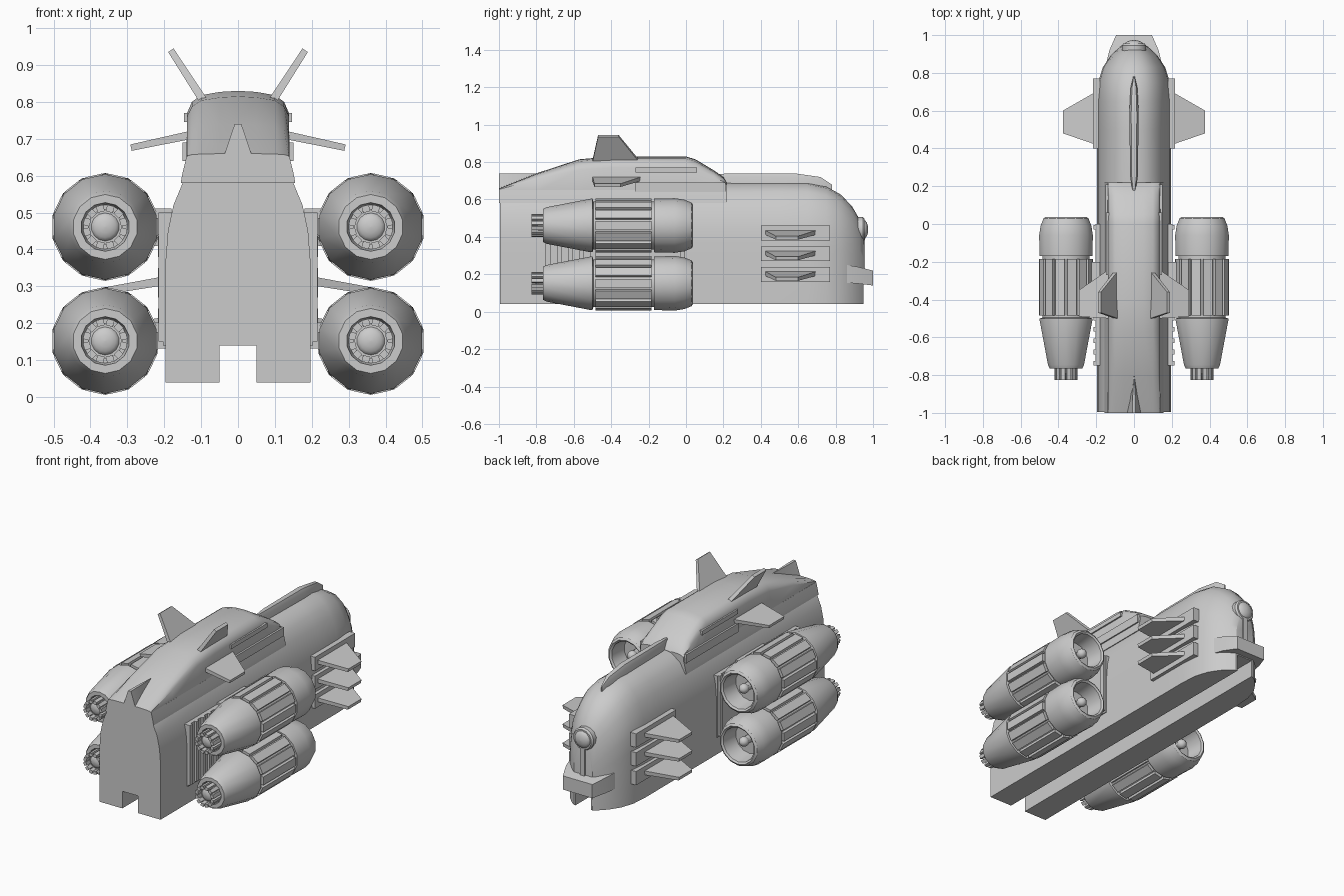
import bpy, bmesh, math
from mathutils import Vector

cube = bpy.data.objects.get("Cube")
if cube:
    bpy.data.objects.remove(cube, do_unlink=True)

grey = bpy.data.materials.new("hull_grey")
grey.use_nodes = True
colour = (0.6, 0.6, 0.6, 1)
grey.diffuse_color = colour
grey.node_tree.nodes["Principled BSDF"].inputs["Base Color"].default_value = colour
parts = []


def make(name, *lofts, mirror=False):
    """Skin each loft (a list of equal point rings) into one object."""
    bm = bmesh.new()
    for rings in lofts:
        vs = [[bm.verts.new(p) for p in ring] for ring in rings]
        n = len(vs[0])
        for a, b in zip(vs, vs[1:]):
            for i in range(n):
                j = (i + 1) % n
                bm.faces.new((a[i], a[j], b[j], b[i]))
        bm.faces.new(vs[0])
        bm.faces.new(vs[-1])
    bmesh.ops.recalc_face_normals(bm, faces=bm.faces)
    mesh = bpy.data.meshes.new(name)
    bm.to_mesh(mesh)
    bm.free()
    mesh.materials.append(grey)
    ob = bpy.data.objects.new(name, mesh)
    bpy.context.collection.objects.link(ob)
    if mirror:
        ob.modifiers.new("Mirror", 'MIRROR')
    parts.append(ob)
    return ob


def section(half, y):
    """Full ring from a half outline running from bottom to top."""
    left = [(-x, z) for x, z in reversed(half) if x > 0]
    return [(x, y, z) for x, z in half + left]


def box(x0, x1, y0, y1, z0, z1):
    return [[(x0, y, z0), (x1, y, z0), (x1, y, z1), (x0, y, z1)] for y in (y0, y1)]


def lathe(profile, cx, cz, n=14):
    """Rings around an axis along y from (radius, y) pairs."""
    return [[(cx + r * math.sin(math.tau * i / n), y, cz + r * math.cos(math.tau * i / n))
             for i in range(n)] for r, y in profile]


def ball(r, y, cx, cz, squash=1):
    steps = [math.pi * (i + 0.1) / 8.2 for i in range(9)]
    return lathe([(r * math.sin(a), y - squash * r * math.cos(a)) for a in steps], cx, cz)


def bars(count, radius, width, depth, y0, y1, cx, cz):
    """Ring of bars parallel to the engine axis."""
    out = []
    for i in range(count):
        a = math.tau * (i + 0.5) / count
        u, v = Vector((math.sin(a), 0, math.cos(a))), Vector((math.cos(a), 0, -math.sin(a)))
        out.append([[Vector((cx, y, cz)) + u * (radius + d) + v * w
                     for d, w in ((-depth, -width), (-depth, width), (depth, width), (depth, -width))]
                    for y in (y0, y1)])
    return out


def fin(root, root_y, tip, tip_y, thick):
    """Tapered blade between two (x, z) points."""
    a, b = Vector(root), Vector(tip)
    n = Vector((a.y - b.y, b.x - a.x)).normalized()
    rings = []
    for p, (y0, y1), t in ((a, root_y, thick), (b, tip_y, thick * 0.8)):
        lo, hi = p - n * t, p + n * t
        rings.append([(lo.x, y0, lo.y), (lo.x, y1, lo.y), (hi.x, y1, hi.y), (hi.x, y0, hi.y)])
    return rings


# main hull with a channel underneath and a rounded tail
W, H, BASE = 0.197, 0.69, 0.04
outline = [(W, 0.36), (0.19, 0.45), (0.175, 0.52), (0.15, 0.58), (0.115, 0.64), (0.06, 0.68), (0, H)]
hull = []
for y, w, h in ((-0.995, W, 0.6), (-0.8, W, 0.64), (-0.55, W, H), (0.5, W, H), (0.65, W, H),
                (0.75, 0.19, 0.67), (0.83, 0.165, 0.625), (0.89, 0.125, 0.56),
                (0.93, 0.085, 0.49), (0.948, 0.06, 0.43)):
    k = (h - BASE) / (H - BASE)
    upper = [(x * w / W, min(z, h) if y < 0 else BASE + (z - BASE) * k) for x, z in outline]
    hull.append(section([(0, 0.14), (0.05, 0.14), (0.05, BASE), (w, BASE)] + upper, y))
make("hull", hull)

# raised cabin: skirt plus hood
make("cabin_skirt", [section([(0, 0.58), (0.155, 0.58), (0.152, 0.6), (0.14, 0.65), (0, 0.65)], y)
                     for y in (-1, 0.22)])
hood = []
for y, h in ((-1, 0.66), (-0.8, 0.74), (-0.57, 0.815), (-0.4, 0.83), (0, 0.83),
             (0.05, 0.815), (0.15, 0.755), (0.2, 0.72), (0.22, 0.69)):
    k = (h - 0.64) / 0.19
    hood.append(section([(0, 0.64), (0.14, 0.64)] + [(x, 0.64 + d * k) for x, d in
                        ((0.138, 0.13), (0.125, 0.16), (0.1, 0.178), (0.05, 0.187), (0, 0.19))], y))
make("cabin_hood", hood)
make("cabin_rail", box(0.125, 0.147, -0.27, 0.06, 0.745, 0.77), mirror=True)
make("cabin_sill", box(0.12, 0.15, -0.27, 0.21, 0.64, 0.69), mirror=True)

# small crest on the cabin front, long ridge on the roof
make("front_crest", [[(-w, y, 0.66), (w, y, 0.66), (w * 0.25, y, 0.74), (-w * 0.25, y, 0.74)]
                     for w, y in ((0.036, -1), (0.026, -0.9), (0.003, -0.8))])
make("roof_ridge", [section([(0, 0.62), (w, 0.62), (w, t - 0.02), (w * 0.6, t), (0, t)], y)
                    for y, w, t in ((0.15, 0.005, 0.735), (0.25, 0.02, 0.74), (0.58, 0.025, 0.74),
                                    (0.72, 0.018, 0.72), (0.78, 0.004, 0.68))])

# cabin fins
make("upper_fin", fin((0.095, 0.805), (-0.5, -0.25), (0.182, 0.94), (-0.47, -0.36), 0.011), mirror=True)
make("side_fin", fin((0.13, 0.71), (-0.5, -0.24), (0.29, 0.676), (-0.49, -0.35), 0.011), mirror=True)

# tail fins on their plates
for i, z in enumerate((0.2, 0.31, 0.42)):
    make(f"tail_plate_{i}", box(0.18, 0.217, 0.4, 0.77, z - 0.04, z + 0.04), mirror=True)
    make(f"tail_fin_{i}", fin((0.2, z + 0.005), (0.42, 0.7), (0.375, z - 0.025), (0.48, 0.6), 0.012),
         mirror=True)

# engine mounting panel with upright ribs
make("mount_panel", box(0.17, 0.203, -0.75, 0, 0.14, 0.5), mirror=True)
make("mount_ribs", *[box(0.19, 0.215, y, y + 0.025, 0.15, 0.5)
                     for y in (-0.75, -0.69, -0.63, -0.57, -0.51, -0.03)], mirror=True)

# four engines
CX = 0.36
for label, cz in (("lower", 0.152), ("upper", 0.461)):
    make(f"{label}_engine_strut", box(0.18, 0.25, -0.45, -0.2, cz - 0.02, cz + 0.05), mirror=True)
    make(f"{label}_engine_cone", lathe([(0.06, -0.73), (0.066, -0.765), (0.088, -0.765), (0.098, -0.745),
                                        (0.143, -0.51), (0.143, -0.5), (0.125, -0.495)], CX, cz), mirror=True)
    make(f"{label}_engine_core", lathe([(0.128, -0.51), (0.128, -0.16)], CX, cz), mirror=True)
    make(f"{label}_engine_ribs", *bars(14, 0.133, 0.024, 0.01, -0.485, -0.185, CX, cz), mirror=True)
    make(f"{label}_engine_cowl", lathe([(0.12, -0.17), (0.143, -0.17), (0.146, -0.06), (0.138, -0.01),
                                        (0.122, 0.03), (0.11, 0.038), (0.1, 0.03), (0.088, -0.07)],
                                       CX, cz), mirror=True)
    make(f"{label}_engine_spinner", lathe([(0.022, -0.08), (0.022, -0.03)], CX, cz),
         ball(0.028, -0.02, CX, cz), mirror=True)
    make(f"{label}_engine_nozzle", lathe([(0.048, -0.74), (0.048, -0.79)], CX, cz),
         ball(0.04, -0.785, CX, cz, 0.5), *bars(12, 0.051, 0.01, 0.009, -0.825, -0.74, CX, cz), mirror=True)

# tail lamp, strip and bumper
make("tail_lamp", lathe([(0.066, 0.9), (0.066, 0.945), (0.058, 0.955)], 0, 0.44),
     ball(0.052, 0.948, 0, 0.44, 0.5))
make("tail_strip", box(-0.015, 0.015, 0.9, 0.957, 0.2, 0.4))
make("tail_bumper", [[(-w, y, z0), (w, y, z0), (w, y, z1), (-w, y, z1)]
                     for y, w, z0, z1 in ((0.86, 0.145, 0.155, 0.25), (0.92, 0.13, 0.15, 0.24),
                                          (1, 0.095, 0.14, 0.22))])

# smooth shading with sharp edges kept
bpy.ops.object.select_all(action='DESELECT')
for ob in parts:
    ob.select_set(True)
bpy.context.view_layer.objects.active = parts[0]
bpy.ops.object.shade_smooth_by_angle(angle=math.radians(32))
